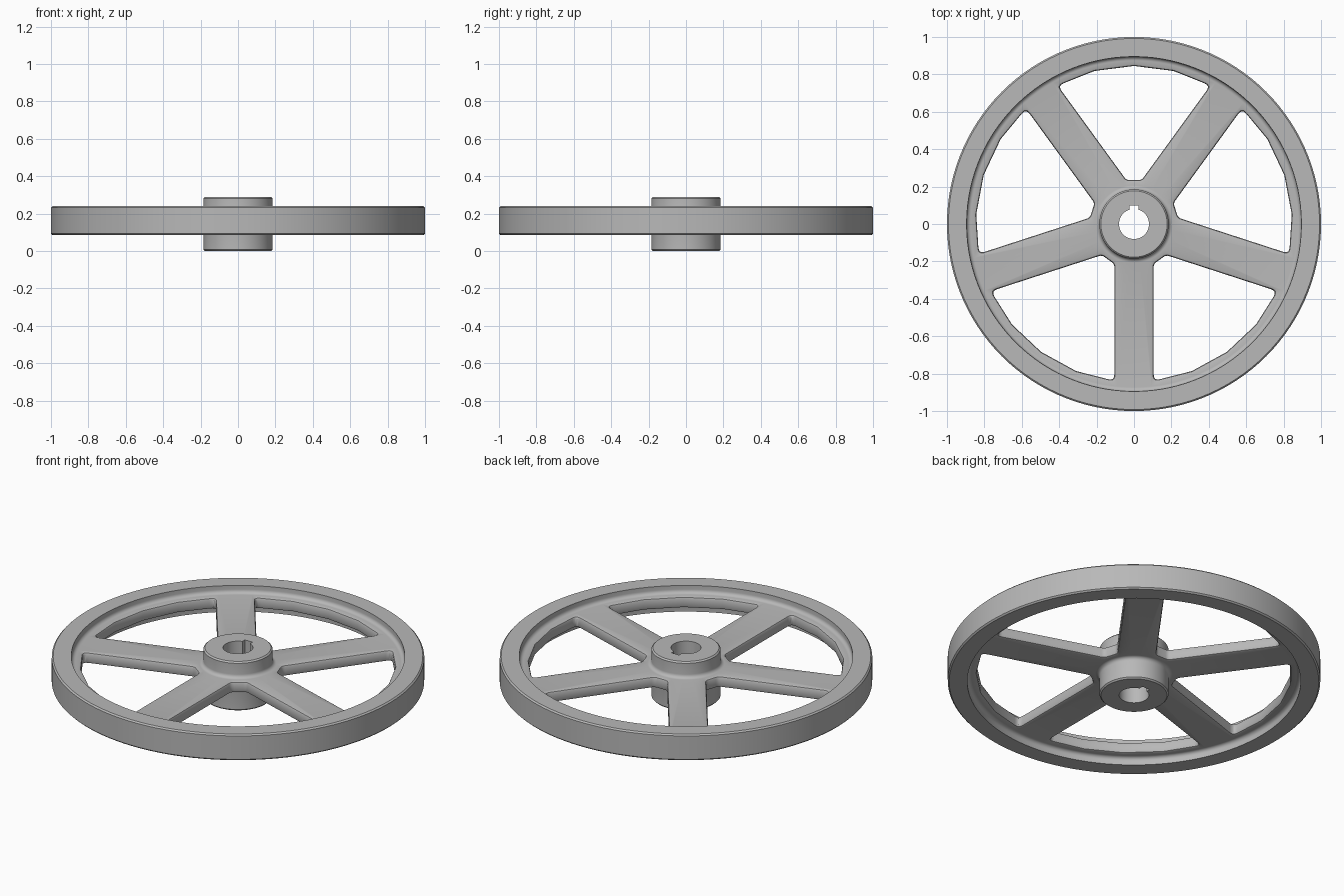
import bpy, bmesh
from math import sin, cos, pi, radians, sqrt
from mathutils import Vector, Matrix

if "Cube" in bpy.data.objects:
    bpy.data.objects.remove(bpy.data.objects["Cube"], do_unlink=True)

WEB_LOW, WEB_HIGH = 0.13, 0.195    # spoke plate
RIM_LOW, RIM_HIGH = 0.085, 0.24
HUB_R, HUB_TOP, BORE_R = 0.185, 0.29, 0.08
FILLET, CHAMFER, ROUND = 0.022, 0.008, 0.012

grey = bpy.data.materials.new("cast_grey")
grey.use_nodes = True
grey.diffuse_color = (0.48, 0.48, 0.48, 1)
grey.node_tree.nodes["Principled BSDF"].inputs["Base Color"].default_value = grey.diffuse_color


def make_object(name, bm):
    bmesh.ops.recalc_face_normals(bm, faces=bm.faces)
    mesh = bpy.data.meshes.new(name)
    bm.to_mesh(mesh)
    bm.free()
    mesh.materials.append(grey)
    obj = bpy.data.objects.new(name, mesh)
    bpy.context.collection.objects.link(obj)
    return obj


def arc(cx, cz, r, start, end, steps=5):
    angles = [radians(start + (end - start) * i / steps) for i in range(steps + 1)]
    return [(cx + r * cos(a), cz + r * sin(a)) for a in angles]


def lathe(name, profile, steps):
    bm = bmesh.new()
    verts = [bm.verts.new((r, 0, z)) for r, z in profile]
    edges = [bm.edges.new((verts[i - 1], v)) for i, v in enumerate(verts)]
    bmesh.ops.spin(bm, geom=verts + edges, axis=(0, 0, 1), cent=(0, 0, 0),
                   angle=2 * pi, steps=steps, use_merge=True)
    bmesh.ops.remove_doubles(bm, verts=bm.verts, dist=1e-5)
    return make_object(name, bm)


def rounded_corner(before, corner, after, size, steps=4):
    a = corner + (before - corner).normalized() * size
    b = corner + (after - corner).normalized() * size
    ts = [i / steps for i in range(steps + 1)]
    return [a * (1 - t) ** 2 + corner * 2 * t * (1 - t) + b * t * t for t in ts]


def window_outline(grow):
    # opening between two spokes, centred on +y
    outer, inner, half = 0.845 + grow, 0.235 - grow, 0.105 - grow
    along = Vector((sin(radians(36)), cos(radians(36))))
    side = Vector((-along.y, along.x)) * half
    top = Vector((0, outer))
    shoulder = Vector((sin(radians(14.5)), cos(radians(14.5)))) * outer
    far = along * sqrt(outer ** 2 - half ** 2) + side
    near = along * ((inner - side.y) / along.y) + side
    right = (rounded_corner(shoulder, far, near, 0.035)
             + rounded_corner(far, near, Vector((0, inner)), 0.017))
    left = [Vector((-p.x, p.y)) for p in reversed([shoulder] + right)]
    return [top, shoulder] + right + left


def add_window(bm, angle):
    # flared at both web faces so that the spoke edges come out rounded
    levels = [(-0.1, ROUND), (WEB_LOW, ROUND), (WEB_LOW + ROUND * 0.3, ROUND * 0.3),
              (WEB_LOW + ROUND, 0), (WEB_HIGH - ROUND, 0),
              (WEB_HIGH - ROUND * 0.3, ROUND * 0.3), (WEB_HIGH, ROUND), (0.4, ROUND)]
    turn = Matrix.Rotation(angle, 3, 'Z')
    rings = [[bm.verts.new(turn @ Vector((p.x, p.y, z))) for p in window_outline(g)]
             for z, g in levels]
    for low, high in zip(rings, rings[1:]):
        for i in range(len(low)):
            bm.faces.new((low[i - 1], low[i], high[i], high[i - 1]))
    bm.faces.new(rings[0])
    bm.faces.new(rings[-1])


def cut(target, cutter):
    cutter.hide_render = True
    mod = target.modifiers.new("cut", 'BOOLEAN')
    mod.operation = 'DIFFERENCE'
    mod.solver = 'EXACT'
    mod.object = cutter
    bpy.context.view_layer.objects.active = target
    bpy.ops.object.modifier_apply(modifier=mod.name)
    bpy.data.objects.remove(cutter, do_unlink=True)


# one-piece turned casting: hub, web and rim
rim_in = 0.895
hub_f, rim_f = HUB_R + FILLET, rim_in - FILLET
profile = [(BORE_R, 0), (HUB_R - CHAMFER, 0), (HUB_R, CHAMFER)]
profile += arc(hub_f, WEB_LOW - FILLET, FILLET, 180, 90)
profile += arc(rim_f, WEB_LOW - FILLET, FILLET, 90, 0)
profile += [(rim_in, RIM_LOW), (1 - CHAMFER, RIM_LOW), (1, RIM_LOW + CHAMFER),
            (1, RIM_HIGH - CHAMFER), (1 - CHAMFER, RIM_HIGH), (rim_in, RIM_HIGH)]
profile += arc(rim_f, WEB_HIGH + FILLET, FILLET, 0, -90)
profile += arc(hub_f, WEB_HIGH + FILLET, FILLET, 270, 180)
profile += [(HUB_R, HUB_TOP - CHAMFER), (HUB_R - CHAMFER, HUB_TOP), (BORE_R, HUB_TOP)]
wheel = lathe("spoked_wheel", profile, 120)

# five openings leave five spokes
bm = bmesh.new()
for k in range(5):
    add_window(bm, k * 2 * pi / 5)
cut(wheel, make_object("window_cutter", bm))

# keyway in the bore
bm = bmesh.new()
bmesh.ops.create_cube(bm, size=1, matrix=Matrix.Translation((0, 0.06, 0.15))
                      @ Matrix.Diagonal((0.05, 0.08, 0.6, 1)))
cut(wheel, make_object("keyway_cutter", bm))

bpy.ops.object.select_all(action='DESELECT')
wheel.select_set(True)
bpy.context.view_layer.objects.active = wheel
bpy.ops.object.shade_smooth_by_angle(angle=radians(32))
